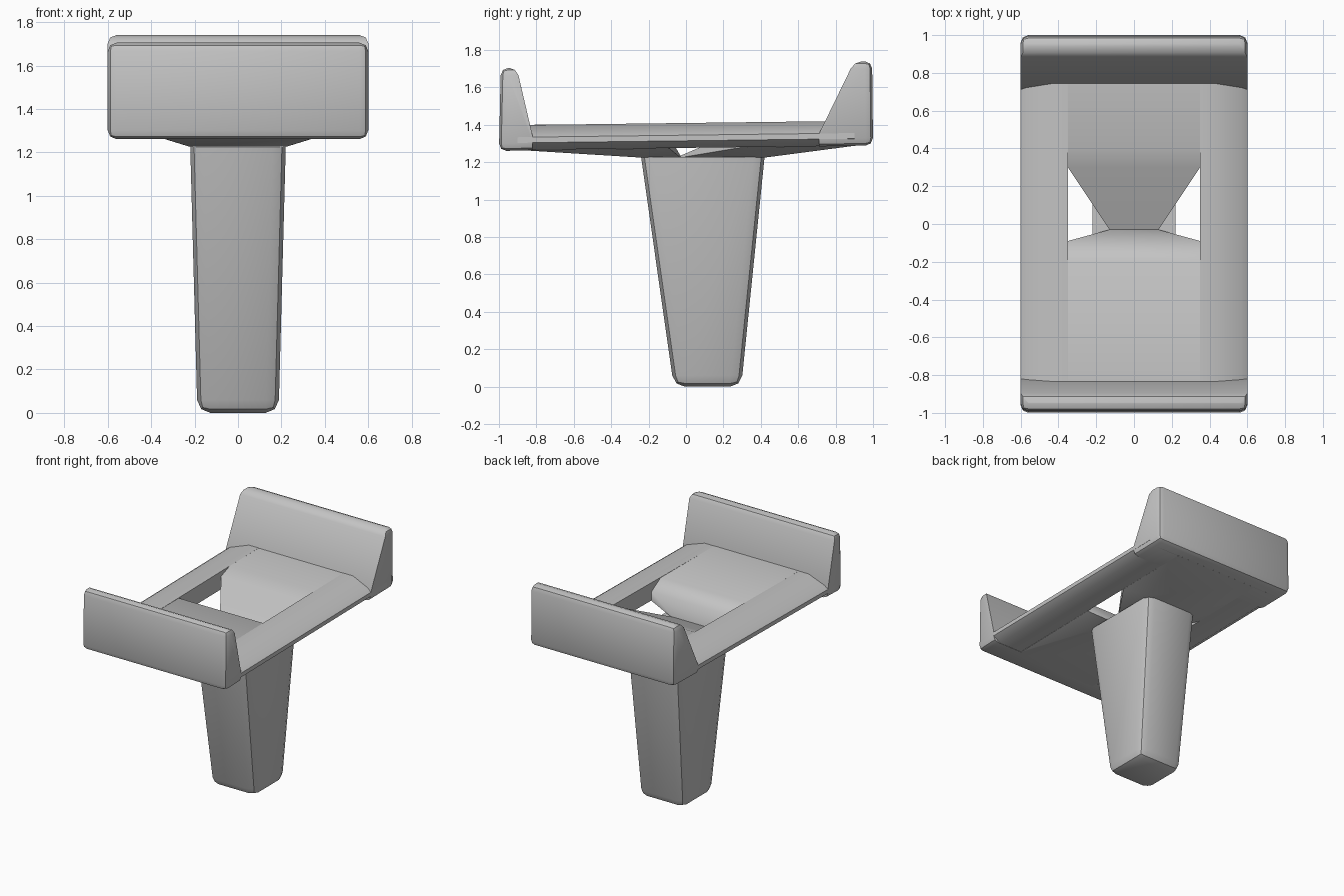
import bpy, bmesh
from math import radians

if "Cube" in bpy.data.objects:
    bpy.data.objects.remove(bpy.data.objects["Cube"], do_unlink=True)

grey = bpy.data.materials.new("plain grey")
grey.use_nodes = True
grey.diffuse_color = (0.55, 0.55, 0.55, 1)
grey.node_tree.nodes["Principled BSDF"].inputs["Base Color"].default_value = grey.diffuse_color


def solid(name, points, mirror=True, bevel=0, keep=None):
    """Convex solid around the points, with chosen edges rounded."""
    bm = bmesh.new()
    for x, y, z in points:
        bm.verts.new((x, y, z))
        if mirror:
            bm.verts.new((-x, y, z))
    hull = bmesh.ops.convex_hull(bm, input=bm.verts[:])
    spare = [v for v in bm.verts if not v.link_faces]
    bmesh.ops.delete(bm, geom=spare, context='VERTS')
    bmesh.ops.dissolve_limit(bm, angle_limit=radians(0.5), verts=bm.verts[:], edges=bm.edges[:])
    if bevel:
        edges = [e for e in bm.edges if not keep(*(v.co for v in e.verts))]
        bmesh.ops.bevel(bm, geom=edges, offset=bevel, offset_type='OFFSET', segments=2,
                        profile=0.5, affect='EDGES', clamp_overlap=True)
    bmesh.ops.recalc_face_normals(bm, faces=bm.faces[:])
    mesh = bpy.data.meshes.new(name)
    bm.to_mesh(mesh)
    bm.free()
    mesh.materials.append(grey)
    obj = bpy.data.objects.new(name, mesh)
    bpy.context.collection.objects.link(obj)
    bpy.ops.object.select_all(action='DESELECT')
    obj.select_set(True)
    bpy.context.view_layer.objects.active = obj
    bpy.ops.object.shade_smooth_by_angle(angle=radians(35))
    return obj


# Side rails, rising slightly towards the back
rail = [(0.35, 1.277), (0.54, 1.277), (0.6, 1.315), (0.6, 1.345),
        (0.57, 1.365), (0.43, 1.41), (0.35, 1.41)]
for name, side in (("left_rail", 1), ("right_rail", -1)):
    solid(name, [(side * x, y, z + 0.0125 * y) for y in (-0.9, 0.9) for x, z in rail], mirror=False)

# Tray panels that funnel down to the top of the handle
W = 0.35
solid("front_panel", [(W, -0.9, 1.4), (W, -0.9, 1.266), (W, -0.2, 1.405), (W, -0.09, 1.34),
                      (W, -0.09, 1.275), (0.13, -0.03, 1.235), (0.13, -0.03, 1.225),
                      (0.22, -0.24, 1.225), (W, -0.8, 1.265)])
solid("back_panel", [(W, 0.9, 1.42), (W, 0.9, 1.288), (W, 0.4, 1.415), (W, 0.3, 1.377),
                     (W, 0.3, 1.28), (0.13, -0.03, 1.235), (0.13, -0.03, 1.225),
                     (0.22, 0.42, 1.225), (W, 0.7, 1.285)])


# Upright lips: inner foot, inner base, inner tip, outer tip, outer foot
def lip(name, profile):
    inner, base = profile[0][0], profile[1][1]

    def keep(a, b):
        at_inner = [abs(p.y - inner) < 0.001 for p in (a, b)]
        at_base = [i and abs(p.z - base) < 0.001 for i, p in zip(at_inner, (a, b))]
        return all(at_inner) or any(at_base)

    solid(name, [(0.6, y, z) for y, z in profile], bevel=0.04, keep=keep)


lip("front_lip", [(-0.82, 1.265), (-0.82, 1.34), (-0.905, 1.705), (-0.99, 1.705), (-1, 1.26)])
lip("back_lip", [(0.71, 1.285), (0.71, 1.35), (0.9, 1.74), (0.995, 1.74), (1, 1.29)])

# Tapered handle with rounded edges and an open-edged top
solid("handle", [(0.22, -0.24, 1.228), (0.22, 0.42, 1.228), (0.187, -0.065, 0), (0.187, 0.295, 0)],
      bevel=0.06, keep=lambda a, b: a.z > 1 and b.z > 1)
